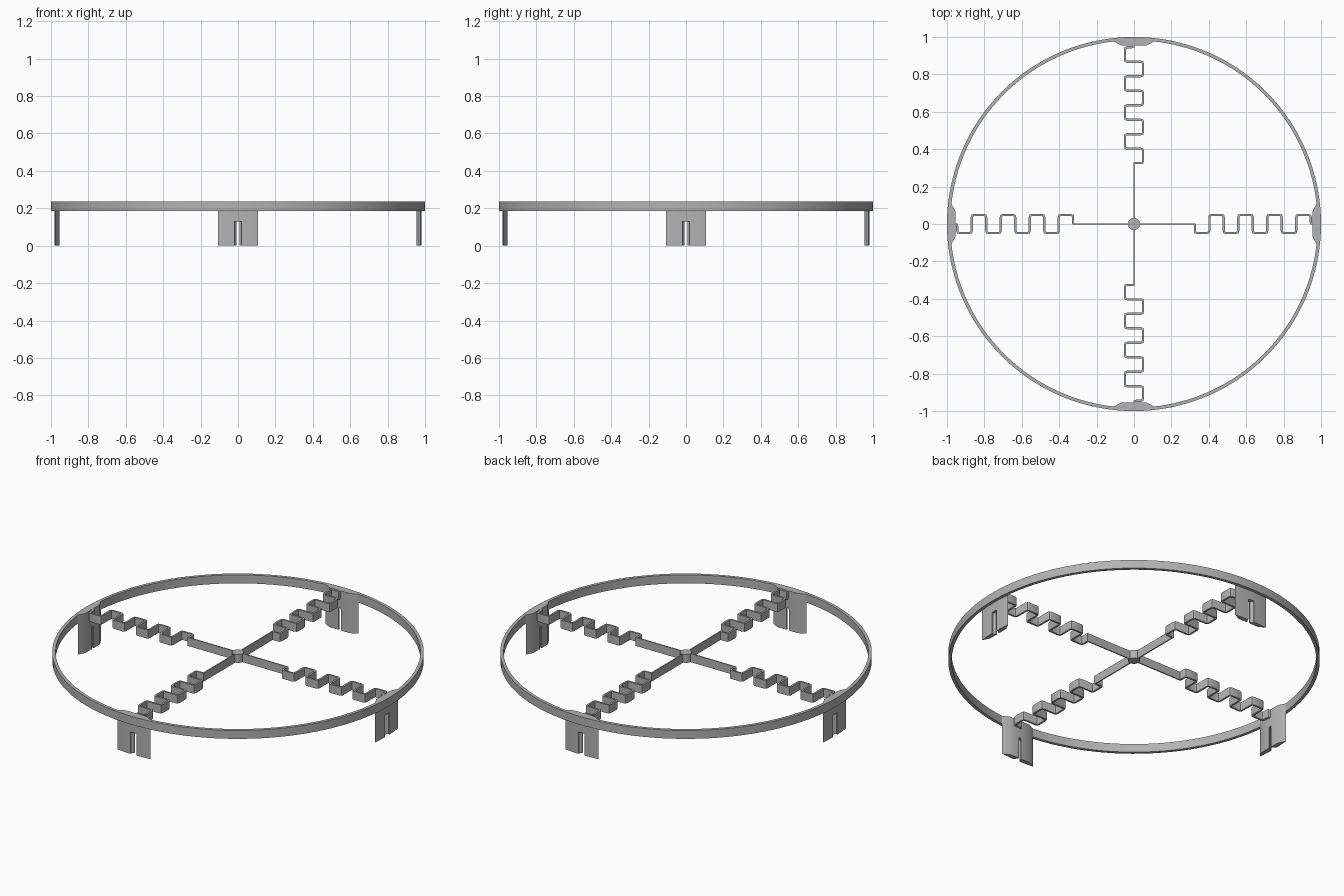
import bpy, bmesh, math
from mathutils import Vector, Matrix

if "Cube" in bpy.data.objects:
    bpy.data.objects.remove(bpy.data.objects["Cube"])

BOTTOM, TOP = 0.185, 0.235
RING_INNER = 0.982

grey = bpy.data.materials.new("plain grey")
grey.use_nodes = True
grey.diffuse_color = (0.45, 0.45, 0.45, 1)
grey.node_tree.nodes["Principled BSDF"].inputs["Base Color"].default_value = grey.diffuse_color


def prism(name, outline, z0, z1, turn=0):
    """Extrude a flat outline from z0 to z1, turned about the centre."""
    bm = bmesh.new()
    face = bm.faces.new([bm.verts.new((x, y, z0)) for x, y in outline])
    made = bmesh.ops.extrude_face_region(bm, geom=[face])["geom"]
    bmesh.ops.translate(bm, vec=(0, 0, z1 - z0),
                        verts=[g for g in made if isinstance(g, bmesh.types.BMVert)])
    bmesh.ops.recalc_face_normals(bm, faces=bm.faces)
    bm.transform(Matrix.Rotation(turn, 4, "Z"))
    return finish(name, bm)


def finish(name, bm):
    mesh = bpy.data.meshes.new(name)
    bm.to_mesh(mesh)
    bm.free()
    mesh.materials.append(grey)
    obj = bpy.data.objects.new(name, mesh)
    bpy.context.collection.objects.link(obj)
    return obj


def smooth(obj):
    bpy.ops.object.select_all(action="DESELECT")
    obj.select_set(True)
    bpy.context.view_layer.objects.active = obj
    bpy.ops.object.shade_smooth_by_angle(angle=math.radians(30))


def rounded(path, r):
    """Replace every inner corner of a path with a small curve."""
    pts = [path[0]]
    for a, b, c in zip(path, path[1:], path[2:]):
        p, q = b + (a - b).normalized() * r, b + (c - b).normalized() * r
        pts += [p, (p + q) / 4 + b / 2, q]
    return pts + [path[-1]]


def ribbon(path, width):
    """Outline of a strip of even width along a path."""
    left, right = [], []
    for i, p in enumerate(path):
        d0 = (p - path[max(i - 1, 0)]).normalized()
        d1 = (path[min(i + 1, len(path) - 1)] - p).normalized()
        d = (d0 + d1).normalized()
        miter = max(d.dot(d1), d.dot(d0))
        side = Vector((-d.y, d.x)) * width / 2 / miter
        left.append(p + side)
        right.append(p - side)
    return left + right[::-1]


# Outer ring
ring = bmesh.new()
section = [(RING_INNER, BOTTOM), (1, BOTTOM), (1, TOP), (RING_INNER, TOP)]
corners = [ring.verts.new((r, 0, z)) for r, z in section]
edges = [ring.edges.new((corners[i], corners[(i + 1) % 4])) for i in range(4)]
bmesh.ops.spin(ring, geom=corners + edges, cent=(0, 0, 0), axis=(0, 0, 1),
               angle=math.tau, steps=128, use_merge=True)
bmesh.ops.remove_doubles(ring, verts=ring.verts, dist=0.0001)
bmesh.ops.recalc_face_normals(ring, faces=ring.faces)
smooth(finish("outer_ring", ring))

# Centre hub
smooth(prism("hub", [(0.032 * math.cos(t * math.tau / 32), 0.032 * math.sin(t * math.tau / 32))
                     for t in range(32)], BOTTOM, TOP))

# Zigzag path of one spring arm
START, PITCH, SWING = 0.325, 0.0775, 0.048
zigzag = [Vector((0, START))]
for i in range(8):
    x = SWING if i % 2 == 0 else -SWING
    zigzag += [Vector((x, START + i * PITCH)), Vector((x, START + (i + 1) * PITCH))]
zigzag += [Vector((0, START + 8 * PITCH)), Vector((0, 0.965))]

# Lens shaped foot with a curved outer face
half = math.asin(0.108 / RING_INNER)
foot_outline = [(RING_INNER * math.sin(a), RING_INNER * math.cos(a))
                for a in (half * (i / 8 - 1) for i in range(17))]
foot_outline += [(0.068, 0.955), (-0.068, 0.955)]
slot_outline = [(-0.02, 1.0), (0.02, 1.0), (0.02, 0.975), (0.008, 0.962), (0.008, 0.94),
                (-0.008, 0.94), (-0.008, 0.962), (-0.02, 0.975)]

for k, side in enumerate(("back", "left", "front", "right")):
    turn = -k * math.pi / 2
    prism(side + "_spoke", ribbon([Vector((0, 0.02)), Vector((0, START + 0.005))], 0.007),
          BOTTOM, TOP, turn)
    smooth(prism(side + "_spring", ribbon(rounded(zigzag, 0.012), 0.011), BOTTOM, TOP, turn))
    foot = prism(side + "_foot", foot_outline, 0, TOP, turn)
    cutter = prism("slot_cutter", slot_outline, -0.05, 0.13, turn)
    cutter.hide_render = True
    cut = foot.modifiers.new("slot", "BOOLEAN")
    cut.operation, cut.solver, cut.object = "DIFFERENCE", "EXACT", cutter
    smooth(foot)
    bpy.context.view_layer.objects.active = foot
    bpy.ops.object.modifier_apply(modifier="slot")
    bpy.data.objects.remove(cutter)
